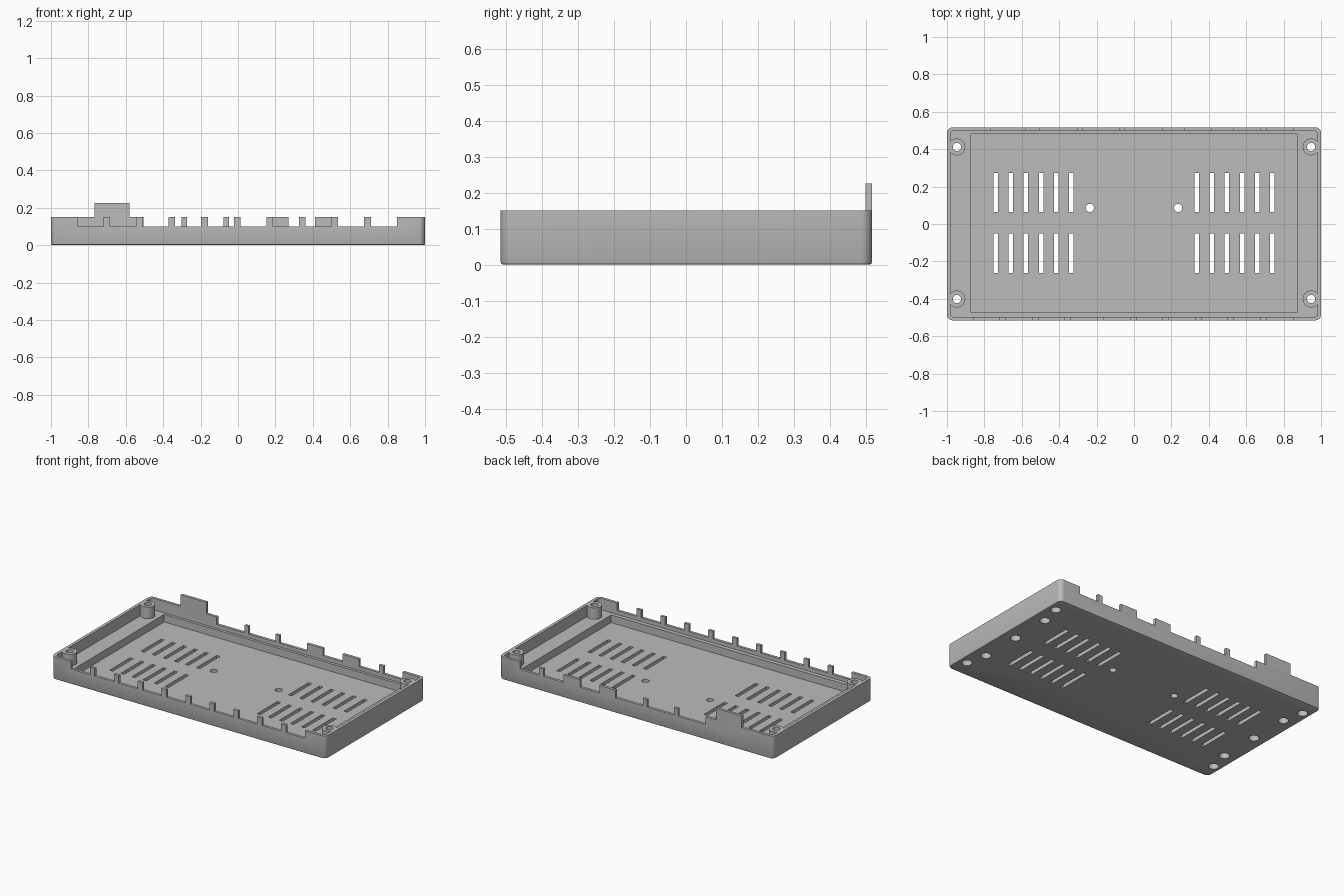
import bpy, bmesh, math
from mathutils import Matrix, Vector

cube = bpy.data.objects.get("Cube")
if cube:
    bpy.data.objects.remove(cube, do_unlink=True)

grey = bpy.data.materials.new("grey_plastic")
grey.use_nodes = True
GREY = (0.5, 0.5, 0.5, 1)
grey.diffuse_color = GREY
grey.node_tree.nodes["Principled BSDF"].inputs["Base Color"].default_value = GREY

cutters = bpy.data.collections.new("cutters")
solids = bpy.data.collections.new("solids")
for c in (cutters, solids):
    bpy.context.scene.collection.children.link(c)


def finish(name, bm, coll):
    me = bpy.data.meshes.new(name)
    bm.to_mesh(me)
    bm.free()
    me.materials.append(grey)
    ob = bpy.data.objects.new(name, me)
    coll.objects.link(ob)
    return ob


def box(name, coll, x, y, z, corner=0, foot=0):
    """Box from ranges, with rounded upright corners and a chamfered foot."""
    bm = bmesh.new()
    bmesh.ops.create_cube(bm, size=1)
    lo, hi = Vector((x[0], y[0], z[0])), Vector((x[1], y[1], z[1]))
    bmesh.ops.transform(bm, verts=bm.verts, matrix=Matrix.Translation((lo + hi) / 2)
                        @ Matrix.Diagonal((*(hi - lo), 1)))
    if corner:
        uprights = [e for e in bm.edges
                    if abs(e.verts[0].co.z - e.verts[1].co.z) > 1e-4]
        bmesh.ops.bevel(bm, geom=uprights, offset=corner, segments=6,
                        profile=0.5, affect='EDGES')
    if foot:
        rim = [e for e in bm.edges if all(v.co.z < z[0] + 1e-4 for v in e.verts)]
        bmesh.ops.bevel(bm, geom=rim, offset=foot, segments=2,
                        profile=0.5, affect='EDGES')
    return finish(name, bm, coll)


def cylinder(name, coll, x, y, r, z0, z1):
    bm = bmesh.new()
    bmesh.ops.create_cone(bm, cap_ends=True, segments=32, radius1=r, radius2=r,
                          depth=z1 - z0,
                          matrix=Matrix.Translation((x, y, (z0 + z1) / 2)))
    return finish(name, bm, coll)


def boolean(ob, coll, op):
    mod = ob.modifiers.new(op.lower(), 'BOOLEAN')
    mod.operand_type = 'COLLECTION'
    mod.collection = coll
    mod.operation = op
    mod.solver = 'EXACT'
    bpy.context.view_layer.update()
    me = bpy.data.meshes.new_from_object(
        ob.evaluated_get(bpy.context.evaluated_depsgraph_get()))
    ob.modifiers.clear()
    ob.data = me
    for o in list(coll.objects):
        bpy.data.objects.remove(o, do_unlink=True)


TOP, SILL, LEDGE, FLOOR = 0.15, 0.10, 0.075, 0.025
BACK, FRONT = 0.517, -0.515
BOSSES = [(sx * 0.947, y) for sx in (-1, 1) for y in (0.412, -0.401)]

# Outer tray
tray = box("enclosure_tray", bpy.context.scene.collection,
           (-1, 1), (FRONT, BACK), (0, TOP), 0.03, 0.008)

# Upper cavity and recessed floor
box("cavity", cutters, (-0.98, 0.98), (-0.497, 0.499), (LEDGE, 0.3), 0.015)
box("recess", cutters, (-0.875, 0.875), (-0.47, 0.481), (FLOOR, 0.3))
boolean(tray, cutters, 'DIFFERENCE')

# Corner screw posts and the raised tab on the back wall
for x, y in BOSSES:
    cylinder("screw_post", solids, x, y, 0.045, LEDGE - 0.02, TOP)
box("back_tab", solids, (-0.767, -0.58), (0.499, BACK), (0.12, 0.226))
boolean(tray, solids, 'UNION')


# Gaps between the teeth of the front and back walls
def cut_gaps(teeth, y):
    for (_, start), (end, _) in zip(teeth, teeth[1:]):
        box("gap", cutters, (start, end), y, (SILL, 0.3))


front_teeth = [(-0.702 + 0.1743 * i - 0.0175, -0.702 + 0.1743 * i + 0.0175)
               for i in range(9)]
cut_gaps([(-1, -0.857)] + front_teeth + [(0.85, 1)], (-0.6, -0.48))
cut_gaps([(-1, -0.505), (-0.302, -0.273), (-0.077, -0.047), (0.152, 0.27),
          (0.412, 0.532), (0.677, 0.71), (0.85, 1)], (0.48, 0.6))

# Ventilation slots
for side in (-1, 1):
    for i in range(6):
        x = side * (0.335 + 0.081 * i)
        for y in ((0.064, 0.274), (-0.262, -0.05)):
            box("slot", cutters, (x - 0.012, x + 0.012), y, (-0.1, 0.05))
    # Board screw hole, and blind sockets under the end ledges
    cylinder("board_hole", cutters, side * 0.236, 0.086, 0.022, -0.1, 0.05)
    for y in (0.275, 0.006, -0.264):
        cylinder("socket", cutters, side * 0.915, y, 0.031, -0.1, 0.045)

# Screw holes with counterbores from below
for x, y in BOSSES:
    cylinder("screw_hole", cutters, x, y, 0.022, 0.03, 0.3)
    cylinder("counterbore", cutters, x, y, 0.031, -0.1, 0.045)
boolean(tray, cutters, 'DIFFERENCE')

for c in (cutters, solids):
    bpy.data.collections.remove(c)

# Smooth the round surfaces, keep the edges sharp
bpy.ops.object.select_all(action='DESELECT')
tray.select_set(True)
bpy.context.view_layer.objects.active = tray
bpy.ops.object.shade_smooth_by_angle(angle=math.radians(30))
